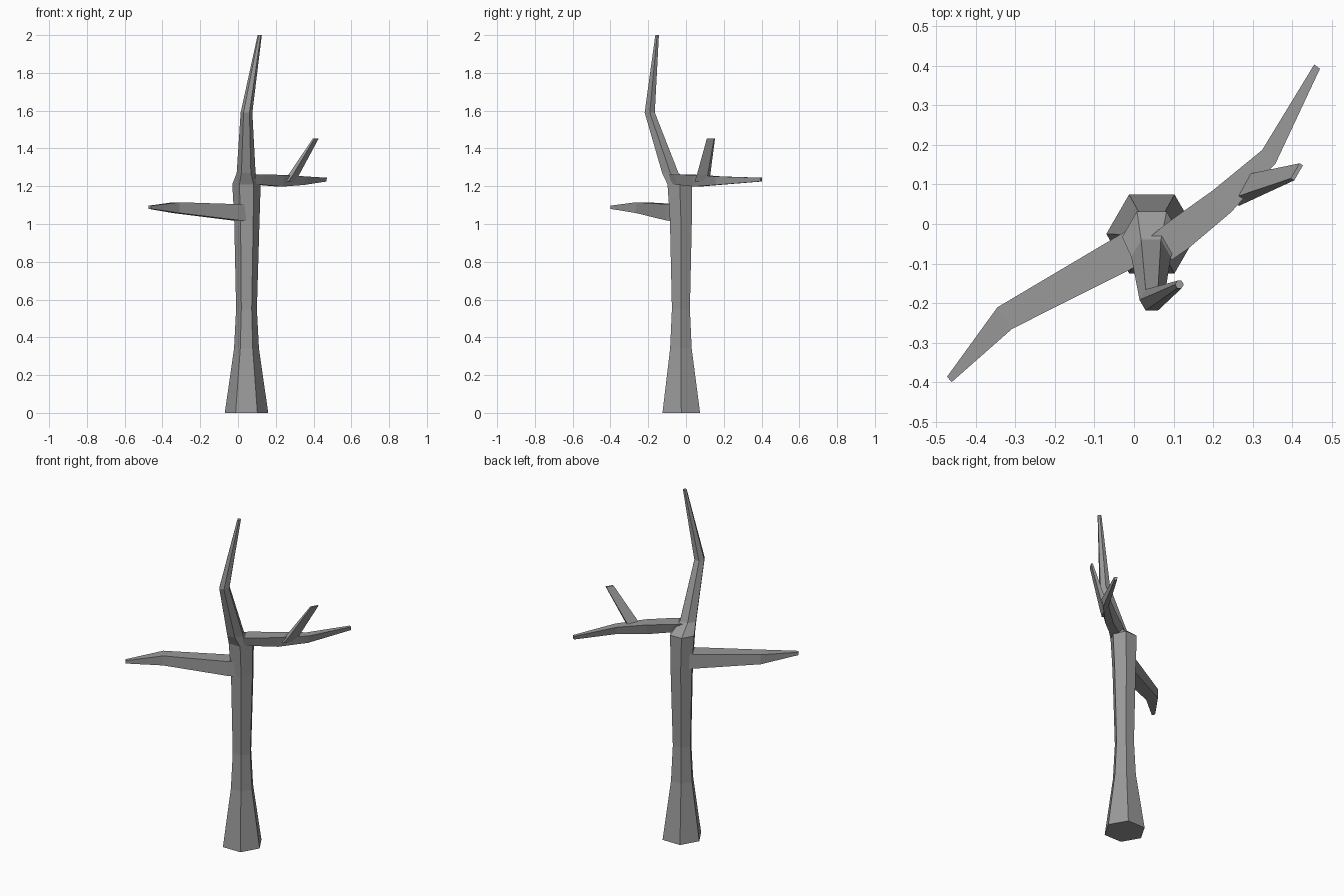
import bpy, bmesh, math
from mathutils import Vector

cube = bpy.data.objects.get("Cube")
if cube:
    bpy.data.objects.remove(cube, do_unlink=True)

bark = bpy.data.materials.new("grey bark")
bark.use_nodes = True
bark.diffuse_color = (0.32, 0.32, 0.32, 1)
bark.node_tree.nodes["Principled BSDF"].inputs["Base Color"].default_value = (0.32, 0.32, 0.32, 1)


def loft(name, rings):
    """Skin a series of equal-sided rings and cap both ends."""
    bm = bmesh.new()
    loops = [[bm.verts.new(p) for p in ring] for ring in rings]
    n = len(loops[0])
    for a, b in zip(loops, loops[1:]):
        for i in range(n):
            j = (i + 1) % n
            bm.faces.new((a[i], a[j], b[j], b[i]))
    bm.faces.new(loops[0])
    bm.faces.new(loops[-1])
    bmesh.ops.recalc_face_normals(bm, faces=bm.faces)
    mesh = bpy.data.meshes.new(name)
    bm.to_mesh(mesh)
    bm.free()
    mesh.materials.append(bark)
    obj = bpy.data.objects.new(name, mesh)
    bpy.context.collection.objects.link(obj)
    return obj


def hexagon(x, y, z, r):
    return [Vector((x + r * math.cos(k * math.pi / 3), y + r * math.sin(k * math.pi / 3), z))
            for k in range(6)]


def slab(x, y, top, bottom, half_width, angle, keel=1.0):
    """Upright four-sided section; keel scales the lower edge."""
    side = Vector((math.cos(angle), math.sin(angle), 0)) * half_width
    c = Vector((x, y, 0))
    up, low = Vector((0, 0, top)), Vector((0, 0, bottom))
    return [c + side + up, c - side + up, c - side * keel + low, c + side * keel + low]


# Trunk, leaning forward above the branches
loft("trunk", [hexagon(*ring) for ring in (
    (0.045, -0.025, 0, 0.115),
    (0.045, -0.027, 0.34, 0.066),
    (0.045, -0.027, 0.55, 0.055),
    (0.047, -0.027, 1.02, 0.067),
    (0.045, -0.033, 1.21, 0.075),
    (0.043, -0.083, 1.27, 0.05),
    (0.045, -0.192, 1.59, 0.031),
    (0.115, -0.153, 2.0, 0.011))])

# Long branch on the right
across = math.radians(-62)
loft("right_branch", [
    slab(0.03, -0.04, 1.105, 1.015, 0.046, across),
    slab(-0.02, -0.07, 1.105, 1.02, 0.045, across),
    slab(-0.327, -0.238, 1.115, 1.058, 0.033, math.radians(-56)),
    slab(-0.467, -0.393, 1.097, 1.08, 0.009, math.radians(-50))])

# Branch on the left
loft("left_branch", [
    slab(0.07, -0.06, 1.262, 1.21, 0.04, math.radians(-50), 0.6),
    slab(0.11, -0.03, 1.262, 1.208, 0.042, math.radians(-50), 0.6),
    slab(0.222, 0.057, 1.26, 1.198, 0.036, math.radians(-50), 0.6),
    slab(0.341, 0.17, 1.252, 1.207, 0.024, math.radians(-45), 0.6),
    slab(0.463, 0.398, 1.245, 1.225, 0.009, math.radians(-35), 0.8)])


def blade(x, y, z, half_width, half_depth):
    """Level four-sided section, wide across the twig."""
    w = Vector((0.5, 0.866, 0)) * half_width
    d = Vector((0.866, -0.5, 0)) * half_depth
    c = Vector((x, y, z))
    return [c + w + d, c - w + d, c - w - d, c + w - d]


# Twig rising from the left branch
loft("left_twig", [
    blade(0.27, 0.085, 1.225, 0.036, 0.016),
    blade(0.295, 0.093, 1.26, 0.033, 0.014),
    blade(0.412, 0.132, 1.453, 0.022, 0.005)])
